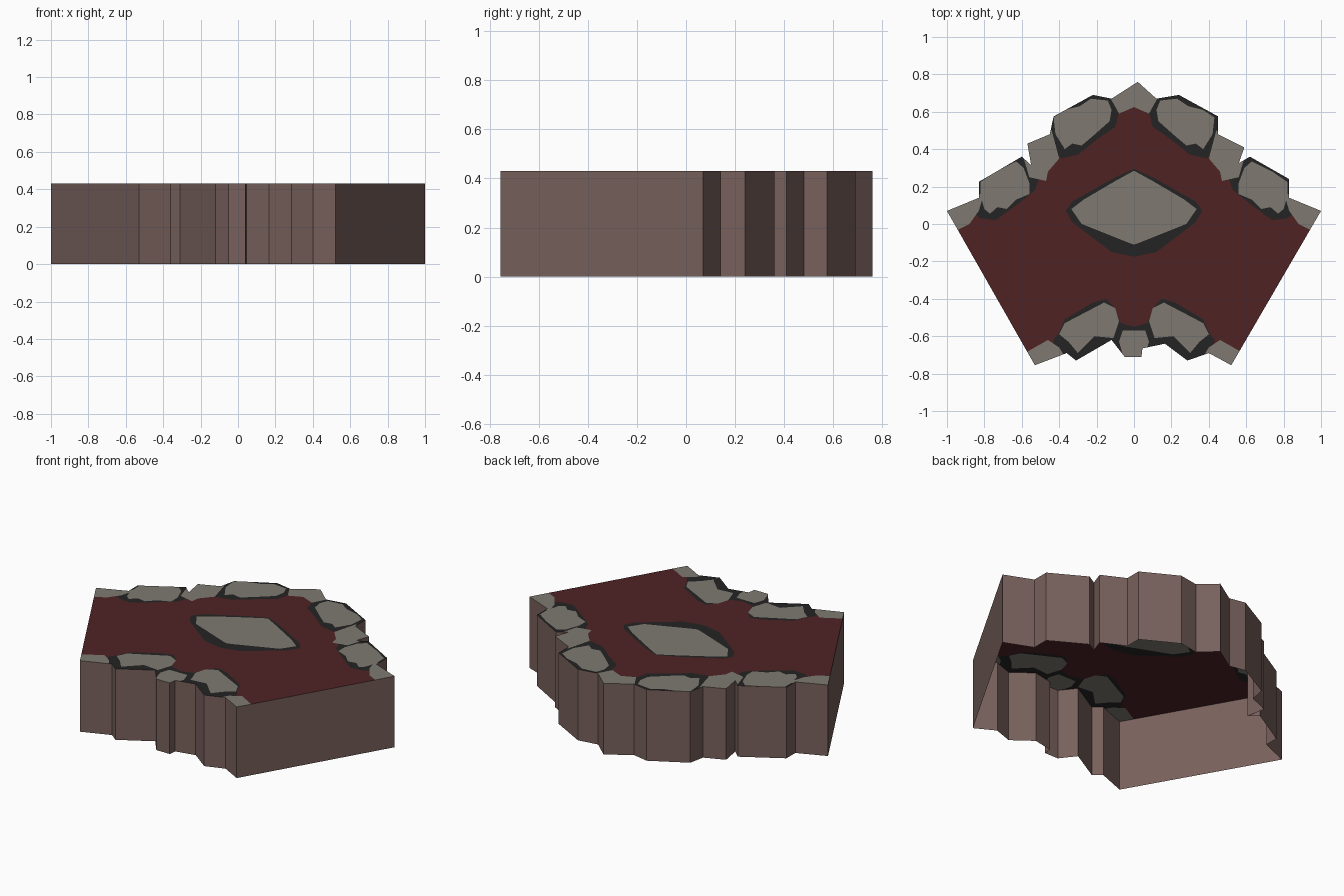
import bpy
from mathutils import Vector
from mathutils.geometry import delaunay_2d_cdt

H = 0.43  # height of the slab


def material(name, rgb):
    m = bpy.data.materials.new(name)
    lin = [((c / 255 + 0.055) / 1.055) ** 2.4 for c in rgb]
    m.diffuse_color = (*lin, 1)
    return m


RED = material("dark red floor", (80, 34, 36))
DARK = material("charcoal rim", (36, 36, 36))
GREY = material("grey stone", (126, 122, 113))
BROWN = material("brown wall", (120, 97, 92))


def add_object(name, verts, faces, mats, indices):
    me = bpy.data.meshes.new(name)
    me.from_pydata(verts, [], faces)
    for m in mats:
        me.materials.append(m)
    for p, i in zip(me.polygons, indices):
        p.material_index = i
    me.update()
    ob = bpy.data.objects.new(name, me)
    bpy.context.collection.objects.link(ob)
    return ob


def inside(p, poly):
    hit = False
    for a, b in zip(poly, poly[1:] + poly[:1]):
        if (a[1] > p[1]) != (b[1] > p[1]):
            if p[0] < (b[0] - a[0]) * (p[1] - a[1]) / (b[1] - a[1]) + a[0]:
                hit = not hit
    return hit


def mirror(poly):
    return [(-x, y) for x, y in reversed(poly)]


def symmetric(half):
    # Closes a right-hand half outline across x = 0
    return half + [(-x, y) for x, y in reversed(half) if x > 0]


# Jagged outline of the slab, counter-clockwise from the right tip
outline = [
    (1.0, 0.07), (0.83, 0.14), (0.83, 0.24), (0.62, 0.36), (0.56, 0.325), (0.59, 0.41),
    (0.45, 0.48), (0.45, 0.575), (0.24, 0.69), (0.12, 0.67), (0.02, 0.76),
    (-0.12, 0.67), (-0.22, 0.69), (-0.43, 0.575), (-0.45, 0.48), (-0.57, 0.43),
    (-0.55, 0.315), (-0.60, 0.36), (-0.83, 0.225), (-0.83, 0.14), (-1.0, 0.07),
    (-0.53, -0.755), (-0.36, -0.69), (-0.31, -0.73), (-0.12, -0.62),
    (-0.05, -0.71), (0.04, -0.71), (0.045, -0.665), (0.165, -0.64),
    (0.285, -0.73), (0.40, -0.69), (0.52, -0.755)]

# Charcoal rims around the right-hand stones
rims = [
    [(0.88, 0.14), (0.84, 0.26), (0.62, 0.38), (0.54, 0.33), (0.50, 0.26), (0.53, 0.18),
     (0.63, 0.10), (0.74, 0.02), (0.82, 0.03), (0.86, 0.06)],
    [(0.47, 0.59), (0.24, 0.71), (0.11, 0.69), (0.08, 0.60), (0.10, 0.52), (0.20, 0.45),
     (0.30, 0.37), (0.39, 0.35), (0.44, 0.40)],
    [(0, -0.55), (0.07, -0.53), (0.11, -0.44), (0.15, -0.40), (0.22, -0.42), (0.37, -0.51),
     (0.40, -0.58), (0.43, -0.62), (0.42, -0.72), (0.28, -0.75), (0.16, -0.66), (0, -0.68)],
]
# Right-hand stone faces and the plain grey links between them
stones = [
    [(0.59, 0.30), (0.63, 0.335), (0.74, 0.28), (0.82, 0.225), (0.82, 0.15), (0.80, 0.08),
     (0.77, 0.055), (0.73, 0.09), (0.68, 0.08), (0.63, 0.13), (0.56, 0.16), (0.56, 0.22)],
    [(0.12, 0.61), (0.14, 0.66), (0.23, 0.67), (0.29, 0.63), (0.37, 0.61), (0.43, 0.57),
     (0.42, 0.48), (0.37, 0.40), (0.33, 0.43), (0.28, 0.42), (0.22, 0.47), (0.13, 0.55)],
    [(0.08, -0.52), (0.10, -0.45), (0.16, -0.42), (0.37, -0.53), (0.40, -0.59),
     (0.35, -0.63), (0.30, -0.69), (0.21, -0.60), (0.11, -0.61)],
    [(0.80, 0.17), (1.02, 0.08), (0.95, -0.035), (0.88, 0.0), (0.83, 0.07)],
    [(0.44, 0.50), (0.61, 0.42), (0.56, 0.25), (0.47, 0.23), (0.46, 0.28), (0.40, 0.35)],
    [(0.40, -0.66), (0.46, -0.62), (0.575, -0.685), (0.53, -0.78), (0.37, -0.71)],
]
rims += [mirror(p) for p in rims]
stones += [mirror(p) for p in stones]
# Middle diamond, and the links at the back and front tips
rims.append(symmetric([(0, -0.175), (0.12, -0.15), (0.33, 0.01), (0.365, 0.07),
                       (0.33, 0.12), (0.10, 0.25), (0, 0.295)]))
stones.append(symmetric([(0, -0.11), (0.03, -0.10), (0.28, 0.0), (0.335, 0.08),
                         (0.27, 0.13), (0.10, 0.23), (0, 0.285)]))
stones.append([(0.02, 0.78), (-0.13, 0.68), (-0.08, 0.59), (0, 0.625), (0.08, 0.59), (0.13, 0.68)])
stones.append([(-0.06, -0.57), (0.06, -0.57), (0.08, -0.63), (0.05, -0.73), (-0.05, -0.73), (-0.08, -0.63)])

# Top surface: cut every shape into one flat sheet and colour each piece
pts, edges = [], []
for poly in [outline] + rims + stones:
    n, k = len(pts), len(poly)
    pts += [Vector(p) for p in poly]
    edges += [(n + i, n + (i + 1) % k) for i in range(k)]
verts, _, faces, *_ = delaunay_2d_cdt(pts, edges, [], 0, 1e-5)
kept, colours = [], []
for f in faces:
    c = sum((verts[i] for i in f), Vector((0, 0))) / len(f)
    if not inside(c, outline):
        continue
    kept.append(list(f))
    colours.append(2 if any(inside(c, p) for p in stones)
                   else 1 if any(inside(c, p) for p in rims) else 0)
add_object("floor_top", [(v.x, v.y, H) for v in verts], kept, [RED, DARK, GREY], colours)

# Side walls, open underneath
n = len(outline)
wall_verts = [(x, y, z) for z in (0, H) for x, y in outline]
wall_faces = [(i, (i + 1) % n, n + (i + 1) % n, n + i) for i in range(n)]
add_object("side_walls", wall_verts, wall_faces, [BROWN], [0] * n)
